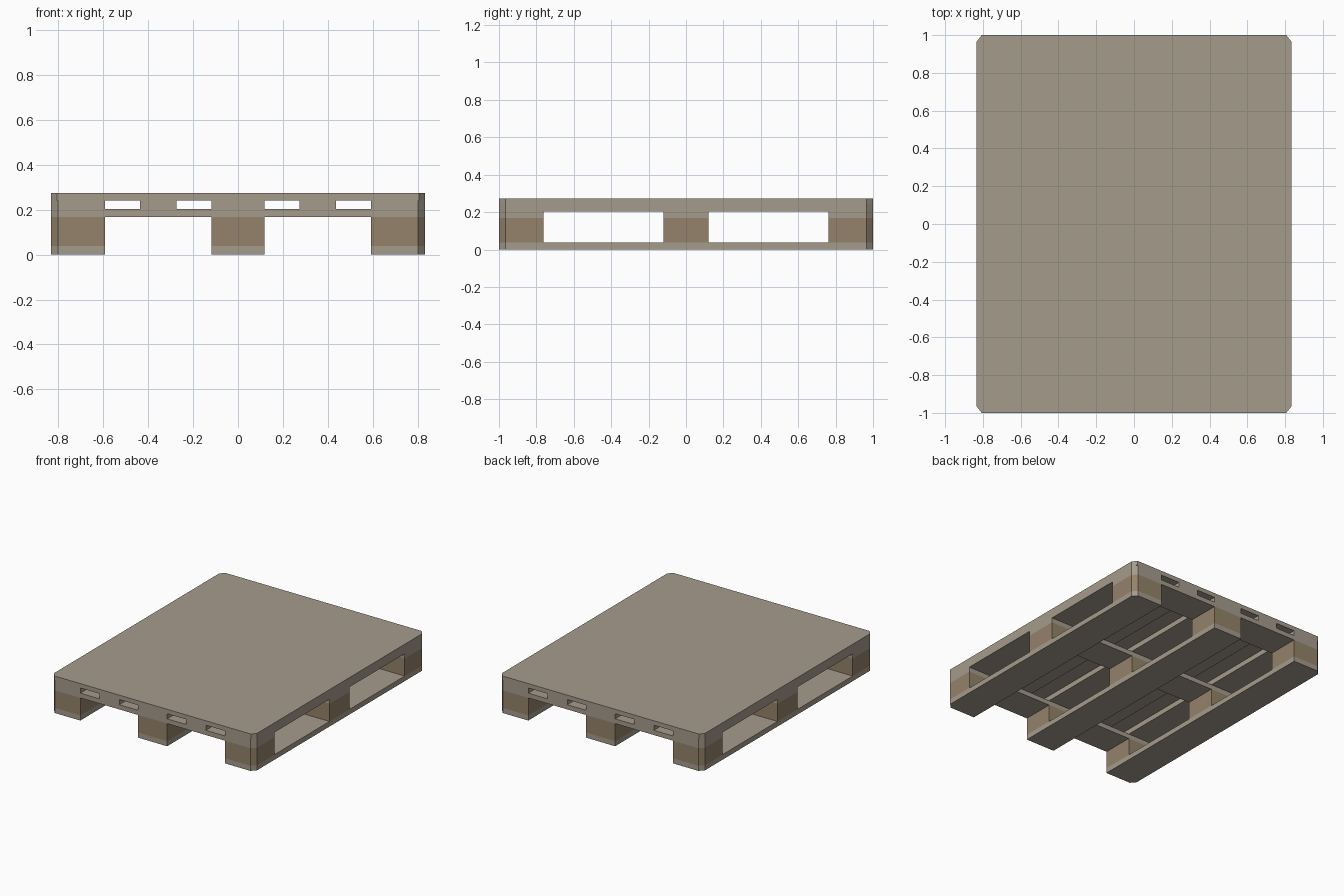
import bpy, bmesh

if "Cube" in bpy.data.objects:
    bpy.data.objects.remove(bpy.data.objects["Cube"])

X, Y = 0.833, 1.0           # half extents of the pallet
CX, CY = 0.031, 0.034       # corner chamfer
Z = [0.0, 0.038, 0.168, 0.203, 0.241, 0.274]   # layer heights
OUTER_X, OUTER_Y, MID = 0.593, 0.762, 0.119


def material(name, rgb):
    m = bpy.data.materials.new(name)
    m.diffuse_color = (*rgb, 1)
    m.use_nodes = True
    m.node_tree.nodes["Principled BSDF"].inputs["Base Color"].default_value = m.diffuse_color
    return m


board_mat = material("board_wood", (0.38, 0.33, 0.265))
block_mat = material("block_wood", (0.30, 0.225, 0.145))


def plank(name, x0, x1, y0, y1, layer, mat, cx=CX):
    """Box on a layer; any corner lying on the pallet corner is chamfered."""
    pts = []
    for i, (x, y) in enumerate([(x0, y0), (x1, y0), (x1, y1), (x0, y1)]):
        if abs(x) == X and abs(y) == Y:
            a = (x - cx * (1 if x > 0 else -1), y)
            b = (x, y - CY * (1 if y > 0 else -1))
            pts += [a, b] if i in (1, 3) else [b, a]
        else:
            pts.append((x, y))
    bm = bmesh.new()
    face = bm.faces.new([bm.verts.new((x, y, Z[layer])) for x, y in pts])
    ext = bmesh.ops.extrude_face_region(bm, geom=[face])["geom"]
    verts = [g for g in ext if isinstance(g, bmesh.types.BMVert)]
    bmesh.ops.translate(bm, verts=verts, vec=(0, 0, Z[layer + 1] - Z[layer]))
    bmesh.ops.recalc_face_normals(bm, faces=bm.faces)
    me = bpy.data.meshes.new(name)
    bm.to_mesh(me)
    bm.free()
    me.materials.append(mat)
    bpy.context.collection.objects.link(bpy.data.objects.new(name, me))


cols = {"left": (-X, -OUTER_X), "middle": (-MID, MID), "right": (OUTER_X, X)}
rows = {"front": (-Y, -OUTER_Y), "centre": (-MID, MID), "back": (OUTER_Y, Y)}

# Bottom runners, spacer blocks and lengthwise boards at the three columns
for c, xs in cols.items():
    plank(f"{c}_bottom_runner", *xs, -Y, Y, 0, board_mat)
    for r, ys in rows.items():
        plank(f"{r}_{c}_block", *xs, *ys, 1, block_mat)
    plank(f"{c}_lengthwise_board", *xs, -Y, Y, 3, board_mat)

# Narrow lengthwise boards between the columns
plank("left_narrow_board", -0.437, -0.273, -Y, Y, 3, board_mat)
plank("right_narrow_board", 0.273, 0.437, -Y, Y, 3, board_mat)

# Cross boards resting on the blocks
for r, ys in rows.items():
    plank(f"{r}_cross_board", -X, X, *ys, 2, board_mat)

# Solid top deck
plank("top_deck", -X, X, -Y, Y, 4, board_mat, cx=0.027)
